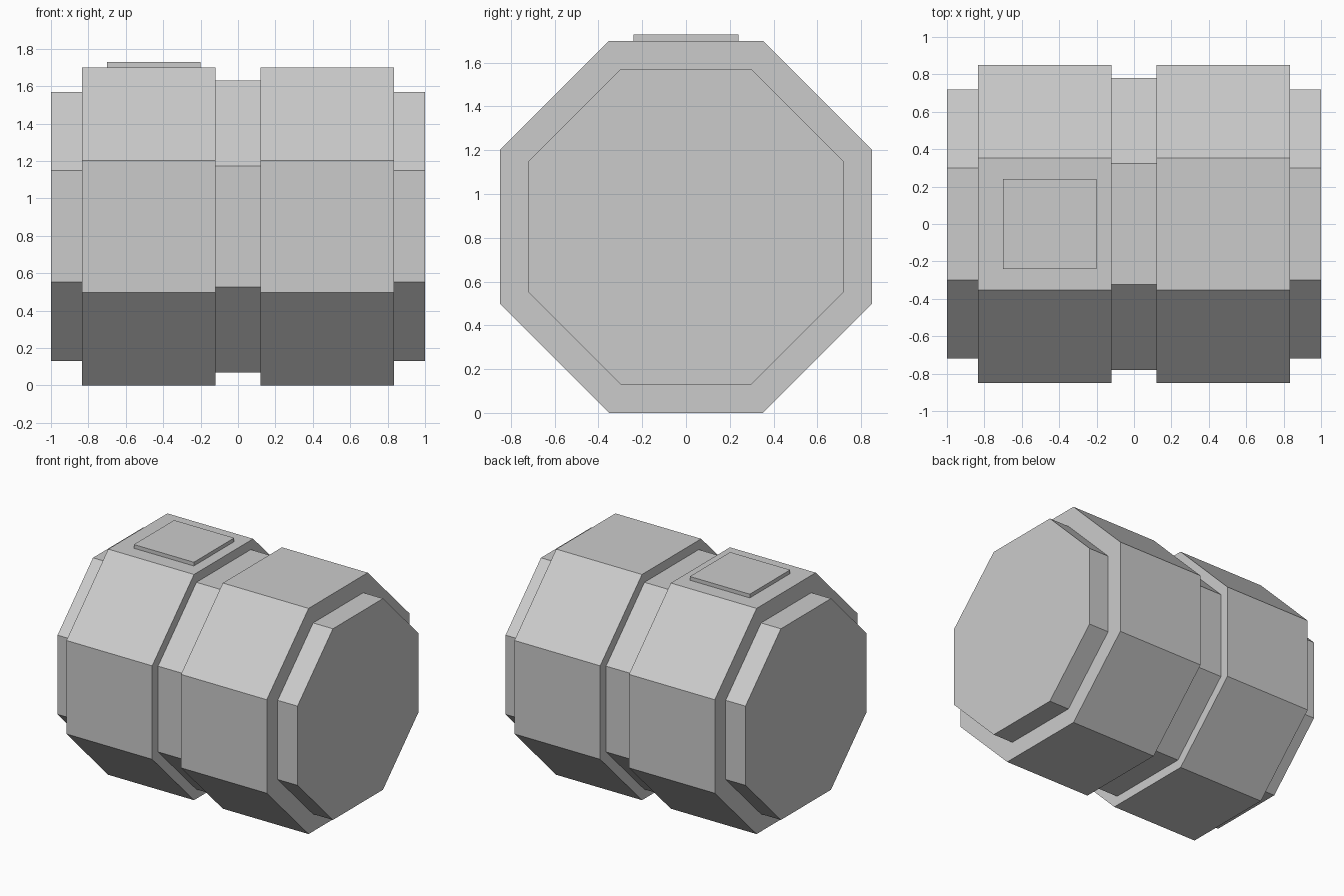
import bpy, bmesh, math

if "Cube" in bpy.data.objects:
    bpy.data.objects.remove(bpy.data.objects["Cube"])

SIDES = 8
CENTRE_Z = 0.85

grey = bpy.data.materials.new("light_grey")
grey.diffuse_color = (0.6, 0.6, 0.6, 1)
grey.use_nodes = True
grey.node_tree.nodes["Principled BSDF"].inputs["Base Color"].default_value = grey.diffuse_color


def add_object(name, bm):
    bmesh.ops.recalc_face_normals(bm, faces=bm.faces[:])
    mesh = bpy.data.meshes.new(name)
    bm.to_mesh(mesh)
    bm.free()
    mesh.materials.append(grey)
    obj = bpy.data.objects.new(name, mesh)
    bpy.context.collection.objects.link(obj)
    return obj


# Barrel: stepped half profile (x, flat-side radius), mirrored and swept round x
half = [(0.12, 0.78), (0.12, 0.85), (0.835, 0.85), (0.835, 0.72), (1.0, 0.72)]
profile = [(-x, r) for x, r in reversed(half)] + half
bm = bmesh.new()
rings = []
for x, r in profile:
    corner = r / math.cos(math.pi / SIDES)
    ring = []
    for i in range(SIDES):
        a = (i + 0.5) * 2 * math.pi / SIDES
        ring.append(bm.verts.new((x, corner * math.cos(a), CENTRE_Z + corner * math.sin(a))))
    rings.append(ring)
for a, b in zip(rings, rings[1:]):
    for i in range(SIDES):
        j = (i + 1) % SIDES
        bm.faces.new((a[i], a[j], b[j], b[i]))
bm.faces.new(rings[0])
bm.faces.new(rings[-1])
add_object("barrel", bm)

# Raised plate on the top left section
bm = bmesh.new()
bmesh.ops.create_cube(bm, size=1)
for v in bm.verts:
    v.co = (-0.45 + v.co.x * 0.5, v.co.y * 0.48, 1.71 + v.co.z * 0.036)
add_object("top_plate", bm)
